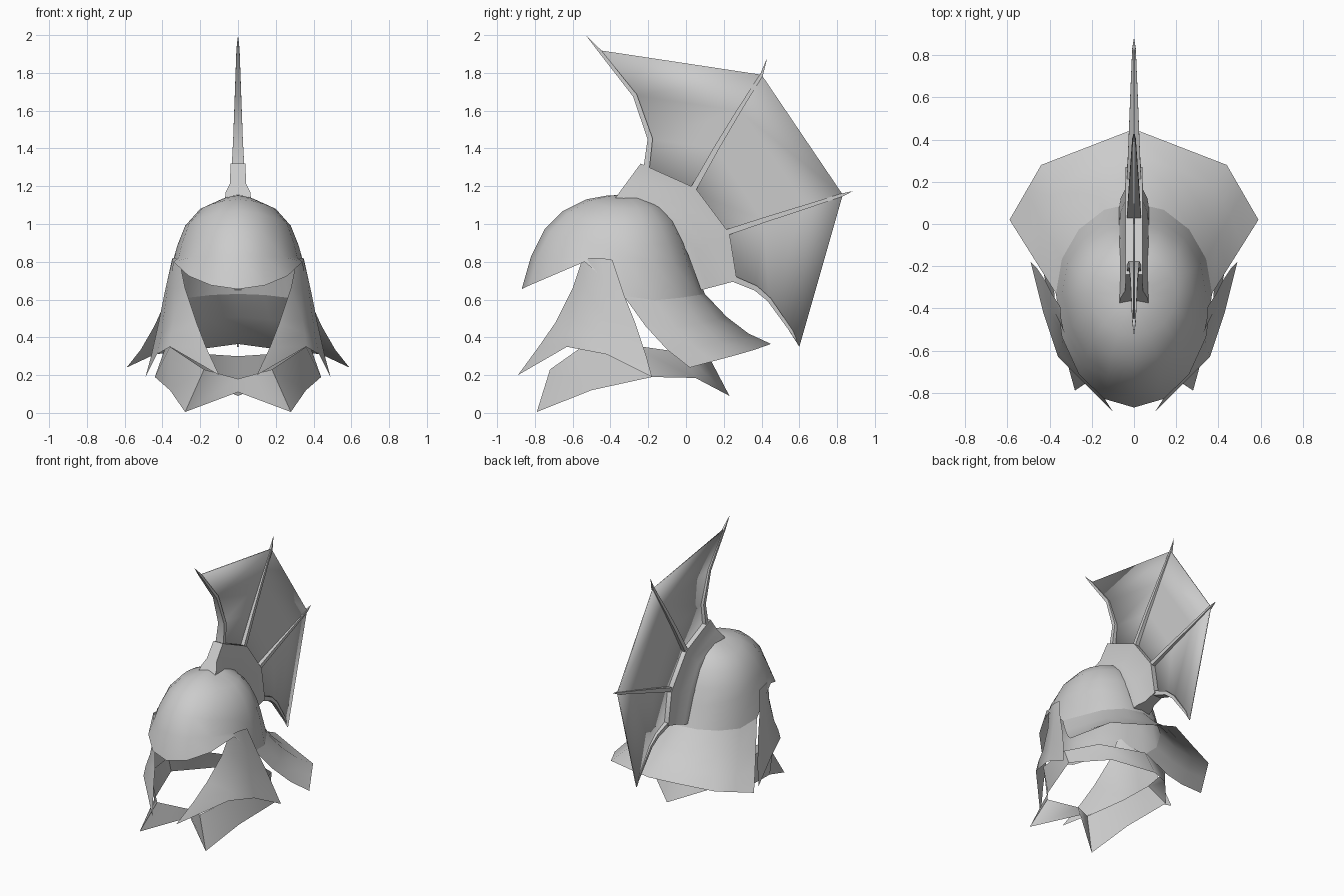
import bpy, bmesh, math
from mathutils import Vector

cube = bpy.data.objects.get("Cube")
if cube:
    bpy.data.objects.remove(cube, do_unlink=True)

steel = bpy.data.materials.new("grey_steel")
steel.use_nodes = True
GREY = (0.6, 0.6, 0.6, 1)
steel.diffuse_color = GREY
steel.node_tree.nodes["Principled BSDF"].inputs["Base Color"].default_value = GREY


def grid_part(name, rows, mirror=False, thickness=0, angle=40, core=(0, -0.3, 0.6)):
    """Skin a sheet of quads over rows of points, facing away from the core."""
    bm = bmesh.new()
    grid = [[bm.verts.new(p) for p in row] for row in rows]
    for a, b in zip(grid, grid[1:]):
        for i in range(len(a) - 1):
            bm.faces.new((a[i], a[i + 1], b[i + 1], b[i]))
    bmesh.ops.remove_doubles(bm, verts=bm.verts[:], dist=0.0005)
    bmesh.ops.recalc_face_normals(bm, faces=bm.faces[:])
    facing = sum(f.normal.dot(f.calc_center_median() - Vector(core)) * f.calc_area()
                 for f in bm.faces)
    if facing < 0:
        bmesh.ops.reverse_faces(bm, faces=bm.faces[:])
    mesh = bpy.data.meshes.new(name)
    bm.to_mesh(mesh)
    bm.free()
    mesh.materials.append(steel)
    obj = bpy.data.objects.new(name, mesh)
    bpy.context.collection.objects.link(obj)
    bpy.ops.object.select_all(action='DESELECT')
    obj.select_set(True)
    bpy.context.view_layer.objects.active = obj
    bpy.ops.object.shade_smooth_by_angle(angle=math.radians(angle))
    if mirror:
        obj.modifiers.new("Mirror", 'MIRROR').merge_threshold = 0.001
    if thickness:
        solid = obj.modifiers.new("Solidify", 'SOLIDIFY')
        solid.thickness = thickness
        solid.offset = 0
    return obj


# Helmet bowl: half rings from the front (step 0) round to the back (step 8)
MID_Y = -0.33
STEPS = 8


def half_ring(front_y, front_z, width, side_z, back_y, back_z):
    ring = []
    for i in range(STEPS + 1):
        t = math.pi * i / STEPS
        c = math.cos(t)
        end_y, end_z = (front_y, front_z) if c > 0 else (back_y, back_z)
        ring.append(Vector((width * math.sin(t),
                            MID_Y + (end_y - MID_Y) * abs(c),
                            side_z + (end_z - side_z) * c * c)))
    ring[0].x = ring[-1].x = 0
    return ring


bowl = [half_ring(MID_Y, 1.155, 0, 1.155, MID_Y, 1.155),
        half_ring(-0.42, 1.15, 0.09, 1.13, -0.23, 1.145),
        half_ring(-0.53, 1.13, 0.20, 1.08, -0.13, 1.09),
        half_ring(-0.65, 1.07, 0.28, 0.99, -0.06, 1.02),
        half_ring(-0.75, 0.97, 0.32, 0.89, 0.00, 0.90),
        half_ring(-0.82, 0.83, 0.34, 0.82, 0.04, 0.77)]
brim = half_ring(-0.87, 0.655, 0.37, 0.59, 0.10, 0.63)
for i, z in enumerate((0.655, 0.675, 0.725, 0.80, 0.62)):
    brim[i].z = z
grid_part("helmet_bowl", bowl + [brim], mirror=True)

# Neck guard flaring from the back half of the bowl
flare_ends = [(0.59, 0.02, 0.24), (0.515, 0.15, 0.275), (0.44, 0.28, 0.31),
              (0.22, 0.365, 0.335), (0, 0.45, 0.365)]
neck = []
for f in (0, 0.33, 0.66, 1):
    row = []
    for start, end in zip(brim[4:], flare_ends):
        p = start.lerp(Vector(end), f)
        p.z -= 0.04 * math.sin(math.pi * f)
        row.append(p)
    neck.append(row)
grid_part("neck_guard", neck, mirror=True)

# Cheek guards, rows from the top down, each from front to rear
cheek = [
    [(0.31, -0.55, 0.81), (0.335, -0.50, 0.82), (0.345, -0.45, 0.82), (0.35, -0.39, 0.81)],
    [(0.28, -0.60, 0.66), (0.335, -0.53, 0.66), (0.375, -0.42, 0.65), (0.39, -0.33, 0.63)],
    [(0.22, -0.69, 0.48), (0.34, -0.58, 0.50), (0.395, -0.42, 0.50), (0.42, -0.27, 0.48)],
    [(0.17, -0.78, 0.35), (0.355, -0.61, 0.42), (0.41, -0.42, 0.40), (0.46, -0.21, 0.30)],
    [(0.10, -0.89, 0.20), (0.36, -0.63, 0.35), (0.43, -0.42, 0.31), (0.49, -0.18, 0.19)],
]
grid_part("cheek_guards", cheek, mirror=True)

# Collar plate with two front points and one back point
collar_top = [(0, -0.60, 0.18), (0.18, -0.72, 0.23), (0.36, -0.55, 0.35),
              (0.38, -0.30, 0.36), (0.30, -0.02, 0.32), (0, 0.12, 0.30)]
collar_bottom = [(0, -0.58, 0.11), (0.28, -0.79, 0.005), (0.36, -0.50, 0.12),
                 (0.44, -0.18, 0.19), (0.24, 0.05, 0.185), (0, 0.23, 0.09)]
grid_part("collar", [collar_top, collar_bottom], mirror=True, core=(0, -0.3, 0.2))

# Crest holder: a flared band following the bowl, closed at both ends
stations = [((-0.38, 1.13), (-0.24, 1.32)), ((-0.09, 1.03), (0.05, 1.19)),
            ((0.01, 0.84), (0.23, 0.95)), ((0.08, 0.65), (0.27, 0.70))]
holder = []
for low, high in stations:
    low, high = Vector(low), Vector(high)
    holder.append([(w, *low.lerp(high, f))
                   for w, f in ((0.07, 0), (0.065, 0.2), (0.042, 0.45), (0.04, 1), (0, 1))])
caps = [[(0, p[1], p[2]) for p in holder[k]] for k in (0, -1)]
grid_part("crest_holder", [caps[0]] + holder + [caps[1]], mirror=True, core=(0, -0.1, 0.9))

# Crest spines: tapered bars, pointed at the tip
spines = {
    "front": [(-0.21, 1.29), (-0.19, 1.45), (-0.27, 1.68), (-0.46, 1.92), (-0.53, 2.0)],
    "upper": [(0.03, 1.17), (0.16, 1.40), (0.28, 1.60), (0.40, 1.79), (0.43, 1.88)],
    "lower": [(0.20, 0.95), (0.41, 1.02), (0.63, 1.09), (0.83, 1.155), (0.885, 1.175)],
    "rear": [(0.25, 0.71), (0.37, 0.66), (0.44, 0.60), (0.56, 0.43), (0.60, 0.35)],
}
for name, path in spines.items():
    pts = [Vector(p) for p in path]
    rows = []
    for i, p in enumerate(pts):
        along = (pts[min(i + 1, 4)] - pts[max(i - 1, 0)]).normalized()
        taper = 1 - i / 4
        w, h = 0.034 * taper, 0.016 * math.sqrt(taper)
        side = Vector((-along.y, along.x)) * h
        a, b = p + side, p - side
        rows.append([(w, *a), (w, *b), (-w, *b), (-w, *a), (w, *a)])
    middle = (0, *pts[2])
    grid_part(name + "_crest_spine", rows, angle=30, core=middle)

# Thin web stretched between the spines
web = [[(0, y, z) for y, z in path[:4]] for path in spines.values()]
web[-1][-1] = (0, *spines["rear"][-1])
grid_part("crest_web", web, thickness=0.008, angle=30)
